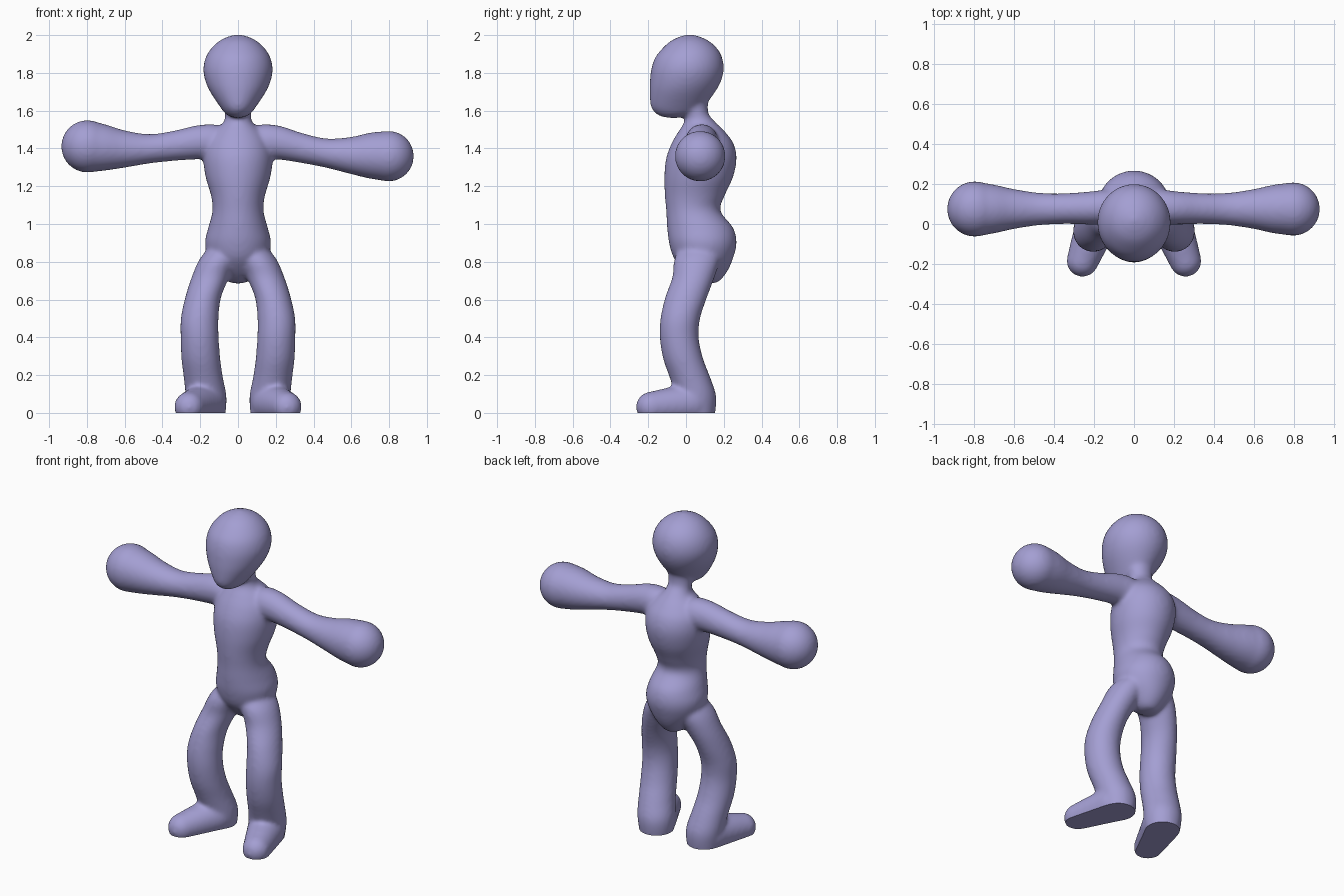
import bpy
import bmesh
from math import cos, sin, pi, radians
from mathutils import Vector

if "Cube" in bpy.data.objects:
    bpy.data.objects.remove(bpy.data.objects["Cube"])

SIDES = 40
STEPS = 6


def spline(keys):
    """Smoothly interpolate a list of stations (Catmull-Rom)."""
    pts = [Vector(k) for k in keys]
    pts = [pts[0]] + pts + [pts[-1]]
    out = []
    for a, b, c, d in zip(pts, pts[1:], pts[2:], pts[3:]):
        for i in range(STEPS):
            t = i / STEPS
            out.append(b + (c - a) * (t / 2)
                       + (2 * a - 5 * b + 4 * c - d) * (t * t / 2)
                       + (3 * b - a - 3 * c + d) * (t ** 3 / 2))
    return out + [pts[-1]]


def loft(bm, keys, along_x=False):
    """Closed tube through stations (x, y, z, radius a, radius b)."""
    rings = []
    for x, y, z, ra, rb in spline(keys):
        ring = []
        for i in range(SIDES):
            u, v = ra * cos(2 * pi * i / SIDES), rb * sin(2 * pi * i / SIDES)
            ring.append(bm.verts.new((x, y + u, z + v) if along_x else (x + u, y + v, z)))
        rings.append(ring)
    for lo, hi in zip(rings, rings[1:]):
        for i in range(SIDES):
            j = (i + 1) % SIDES
            bm.faces.new((lo[i], lo[j], hi[j], hi[i]))
    bm.faces.new(rings[0][::-1])
    bm.faces.new(rings[-1])


def upright(rows):
    """Stations on the centre plane from (z, half width, front y, back y)."""
    return [(0, (f + b) / 2, z, w, (b - f) / 2) for z, w, f, b in rows]


def ball(bm, centre, radius):
    made = bmesh.ops.create_icosphere(bm, subdivisions=4, radius=radius)
    bmesh.ops.translate(bm, verts=made["verts"], vec=centre)


bm = bmesh.new()

# Torso with hips and neck
loft(bm, upright([
    (.685, .02, .10, .15), (.70, .06, .05, .18), (.75, .105, -.01, .22),
    (.82, .155, -.065, .25), (.90, .175, -.09, .268), (.98, .158, -.10, .25),
    (1.07, .135, -.105, .182), (1.15, .143, -.112, .205), (1.25, .172, -.115, .25),
    (1.35, .184, -.105, .268), (1.43, .17, -.075, .25), (1.49, .128, -.04, .205),
    (1.54, .076, -.01, .155), (1.59, .07, -.005, .118), (1.68, .08, -.02, .12)]))

# Head: round skull narrowing to a forward chin
loft(bm, upright([
    (1.562, .012, -.09, -.04), (1.568, .04, -.13, .0), (1.585, .068, -.16, .05),
    (1.62, .095, -.186, .095), (1.70, .148, -.193, .155), (1.76, .174, -.191, .187),
    (1.82, .184, -.184, .200), (1.88, .172, -.164, .192), (1.93, .142, -.125, .165),
    (1.97, .098, -.08, .12), (1.995, .045, -.025, .065), (2.003, .01, .01, .03)]))

# Arms: slim at the middle, swelling to round ends, one a little lower
for side, drop, tip in ((-1, 0, .139), (1, .052, .134)):
    path = [(.04, .085, 1.435, .05, .06), (.12, .085, 1.437, .085, .09),
            (.22, .08, 1.432, .083, .09), (.34, .077, 1.414, .077, .08),
            (.47, .075, 1.398, .081, .078), (.60, .075, 1.397, .1, .099),
            (.70, .075, 1.405, .122, .122), (.80, .075, 1.411, tip, tip)]
    loft(bm, [(side * x, y, z - drop * max(0, x - .2) / .6, a, b)
              for x, y, z, a, b in path], along_x=True)
    ball(bm, (side * .797, .075, 1.411 - drop), tip)

# Legs: bowed, with the knees forward
for side in (-1, 1):
    loft(bm, [(side * x, y, z, a, b) for x, y, z, a, b in (
        (.065, .08, .90, .06, .08), (.10, .06, .82, .1, .12),
        (.145, .04, .72, .1, .112), (.185, .0, .61, .095, .111),
        (.203, -.03, .50, .1, .105), (.203, -.036, .40, .101, .103),
        (.197, -.016, .29, .103, .106), (.184, .02, .19, .104, .108),
        (.17, .05, .10, .108, .108), (.165, .055, .03, .103, .104),
        (.165, .055, -.05, .09, .09))])
    # Foot: balls swept from the heel to the toes, cut flat below
    heel, toe = Vector((.18, .02, .05)), Vector((.258, -.185, .032))
    for i in range(13):
        t = i / 12
        centre = heel.lerp(toe, t)
        centre.x *= side
        ball(bm, centre, .108 - .028 * t)

mesh = bpy.data.meshes.new("body")
bm.to_mesh(mesh)
bm.free()
body = bpy.data.objects.new("body", mesh)
bpy.context.collection.objects.link(body)

# Fuse the parts into one skin and soften the joins
remesh = body.modifiers.new("fuse", "REMESH")
remesh.mode = "VOXEL"
remesh.voxel_size = .011
soften = body.modifiers.new("soften", "SMOOTH")
soften.factor = .5
soften.iterations = 14
skin = bpy.data.meshes.new_from_object(
    body.evaluated_get(bpy.context.evaluated_depsgraph_get()))
body.modifiers.clear()

# Flat soles
bm = bmesh.new()
bm.from_mesh(skin)
cut = bmesh.ops.bisect_plane(bm, geom=bm.verts[:] + bm.edges[:] + bm.faces[:],
                             plane_co=(0, 0, 0), plane_no=(0, 0, 1), clear_inner=True)
rim = [e for e in cut["geom_cut"] if isinstance(e, bmesh.types.BMEdge)]
bmesh.ops.holes_fill(bm, edges=rim, sides=0)
bmesh.ops.recalc_face_normals(bm, faces=bm.faces[:])
bm.to_mesh(skin)
bm.free()
body.data = skin
skin.name = "body_skin"

# Lavender skin
lavender = bpy.data.materials.new("lavender")
lavender.use_nodes = True
colour = (.37, .345, .65, 1)
lavender.diffuse_color = colour
lavender.node_tree.nodes["Principled BSDF"].inputs["Base Color"].default_value = colour
skin.materials.clear()
skin.materials.append(lavender)

bpy.ops.object.select_all(action="DESELECT")
body.select_set(True)
bpy.context.view_layer.objects.active = body
bpy.ops.object.shade_smooth_by_angle(angle=radians(50))
